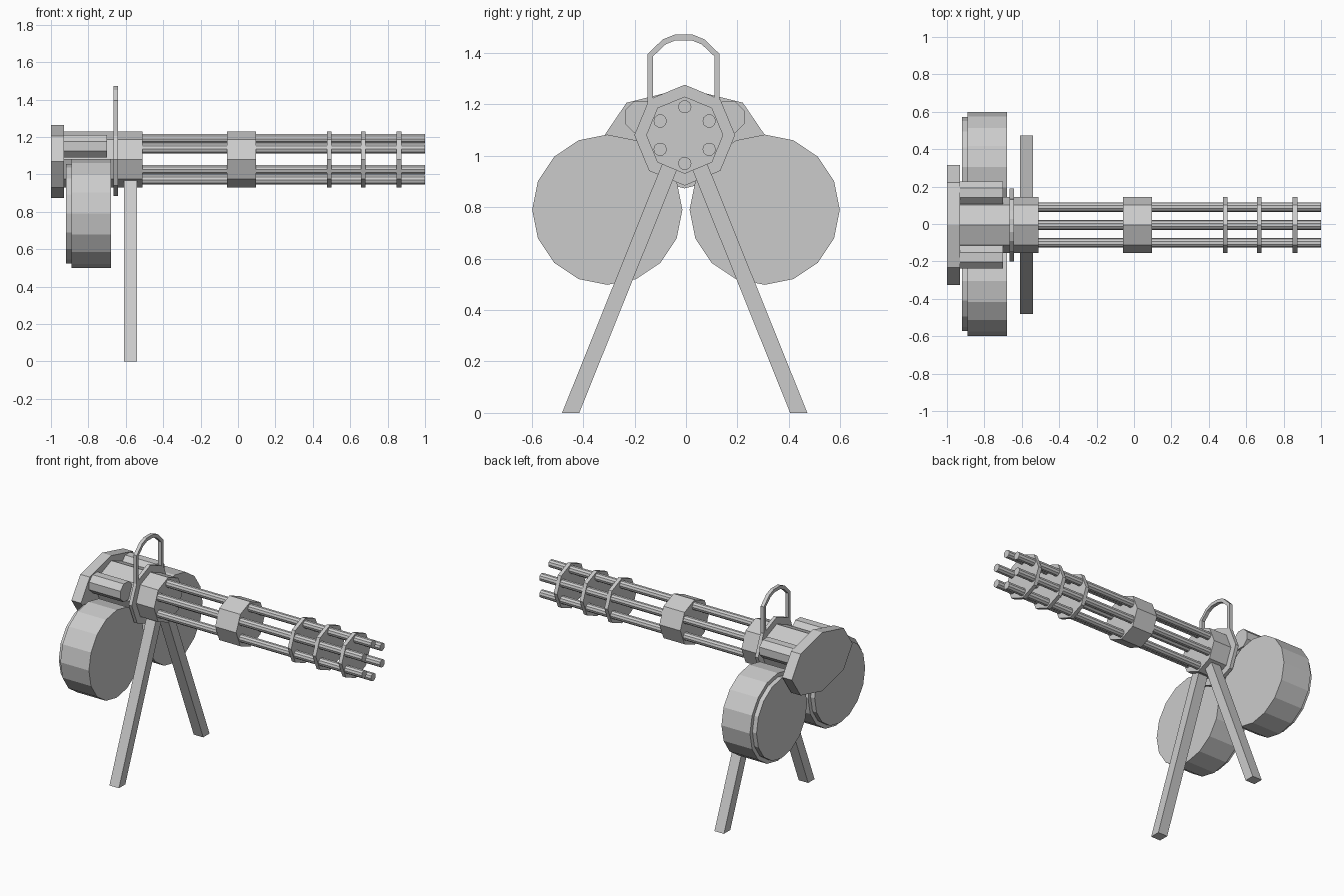
import bpy, bmesh
from math import sin, cos, pi, radians

if "Cube" in bpy.data.objects:
    bpy.data.objects.remove(bpy.data.objects["Cube"])

CY, CZ = -0.005, 1.08   # barrel axis


def prism(name, profile, x0, x1):
    """Extrude a (y, z) outline along x."""
    bm = bmesh.new()
    face = bm.faces.new([bm.verts.new((x0, y, z)) for y, z in profile])
    new = bmesh.ops.extrude_face_region(bm, geom=[face])["geom"]
    verts = [v for v in new if isinstance(v, bmesh.types.BMVert)]
    bmesh.ops.translate(bm, verts=verts, vec=(x1 - x0, 0, 0))
    bmesh.ops.recalc_face_normals(bm, faces=bm.faces)
    mesh = bpy.data.meshes.new(name)
    bm.to_mesh(mesh)
    bm.free()
    obj = bpy.data.objects.new(name, mesh)
    bpy.context.collection.objects.link(obj)
    return obj


def ngon(y, z, r, n, rz=None, turn=0.0):
    rz = r if rz is None else rz
    return [(y + r * cos(2 * pi * i / n + turn), z + rz * sin(2 * pi * i / n + turn))
            for i in range(n)]


# Receiver: wide back plate, octagonal housing and front flange
prism("back_plate", ngon(CY, 1.068, 0.32, 8, 0.195), -1.0, -0.93)
prism("receiver_body", ngon(CY, CZ, 0.15, 8), -0.94, -0.51)
prism("receiver_flange", ngon(CY, CZ, 0.196, 8), -0.665, -0.642)

# Barrel clamps
prism("barrel_collar", ngon(CY, CZ, 0.15, 8), -0.06, 0.095)
for i, x in enumerate((0.475, 0.657, 0.848)):
    prism(f"barrel_ring_{i + 1}", ngon(CY, CZ, 0.15, 8), x, x + 0.025)

# Six rotating barrels
for i, (y, z) in enumerate(ngon(CY, CZ, 0.11, 6, turn=radians(30))):
    prism(f"barrel_{i + 1}", ngon(y, z, 0.026, 10), -0.53, 1.0)

# Carrying handle: arched strip rising from the flange
outer = [(0.14, 1.19), (0.14, 1.395), (0.082, 1.452), (0.035, 1.471)]
inner = [(0.119, 1.19), (0.119, 1.387), (0.07, 1.433), (0.03, 1.449)]
flip = lambda pts: [(-y, z) for y, z in reversed(pts)]
arch = outer + flip(outer) + list(reversed(inner + flip(inner)))
prism("carry_handle", [(y - 0.009, z) for y, z in arch], -0.665, -0.642)

# Parts repeated on both sides
for side, s in (("left", -1), ("right", 1)):
    prism(f"side_tube_{side}", ngon(CY + s * 0.172, 1.15, 0.066, 8, turn=pi / 8),
          -0.94, -0.70)
    prism(f"ammo_drum_{side}", ngon(s * 0.306, 0.79, 0.292, 16), -0.89, -0.68)
    prism(f"drum_cap_{side}", ngon(s * 0.306, 0.79, 0.266, 16), -0.92, -0.88)
    leg = [(0.41, 0), (0.477, 0), (0.075, 1.0), (0.008, 1.0)]
    prism(f"support_leg_{side}", [(CY + s * y, z) for y, z in leg], -0.61, -0.54)
